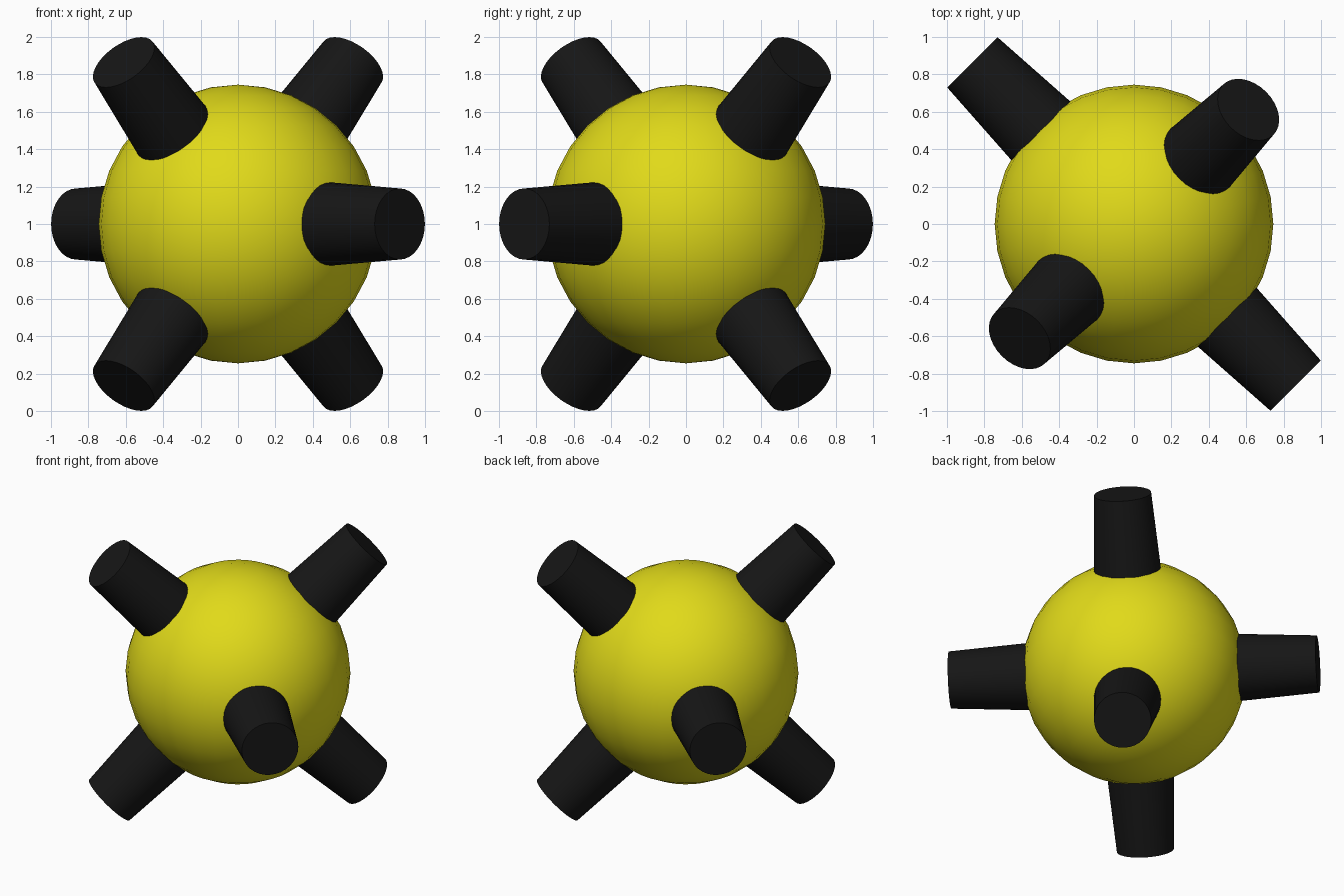
import bpy, math
from mathutils import Vector

if "Cube" in bpy.data.objects:
    bpy.data.objects.remove(bpy.data.objects["Cube"])

CENTRE = Vector((0, 0, 1))
BALL_R = 0.745
TIP = 1.223          # distance from centre to stud tip
ROOT = 0.60          # studs start just inside the ball


def material(name, rgb):
    m = bpy.data.materials.new(name)
    m.diffuse_color = (*rgb, 1)
    m.use_nodes = True
    m.node_tree.nodes["Principled BSDF"].inputs["Base Color"].default_value = m.diffuse_color
    return m


yellow = material("yellow", (0.75, 0.70, 0.01))
black = material("black", (0.008, 0.008, 0.008))


def finish(name, mat):
    ob = bpy.context.object
    ob.name = name
    ob.data.materials.append(mat)
    bpy.ops.object.shade_smooth_by_angle(angle=math.radians(35))
    return ob


# Round body
bpy.ops.mesh.primitive_uv_sphere_add(segments=32, ring_count=16, radius=BALL_R, location=CENTRE)
finish("ball", yellow)


# Tapered stud pointing outwards along a direction
def stud(name, direction):
    d = Vector(direction).normalized()
    bpy.ops.mesh.primitive_cone_add(
        vertices=32, radius1=0.229, radius2=0.19, depth=TIP - ROOT,
        location=CENTRE + d * (TIP + ROOT) / 2,
        rotation=d.to_track_quat('Z', 'Y').to_euler())
    finish(name, black)


# Six studs on perpendicular axes, tilted 45 degrees
h = math.sqrt(2)
axes = {"side": (1, -1, 0), "rising": (1, 1, h), "falling": (1, 1, -h)}
for label, axis in axes.items():
    for end, s in (("a", 1), ("b", -1)):
        stud(f"{label}_stud_{end}", Vector(axis) * s)
